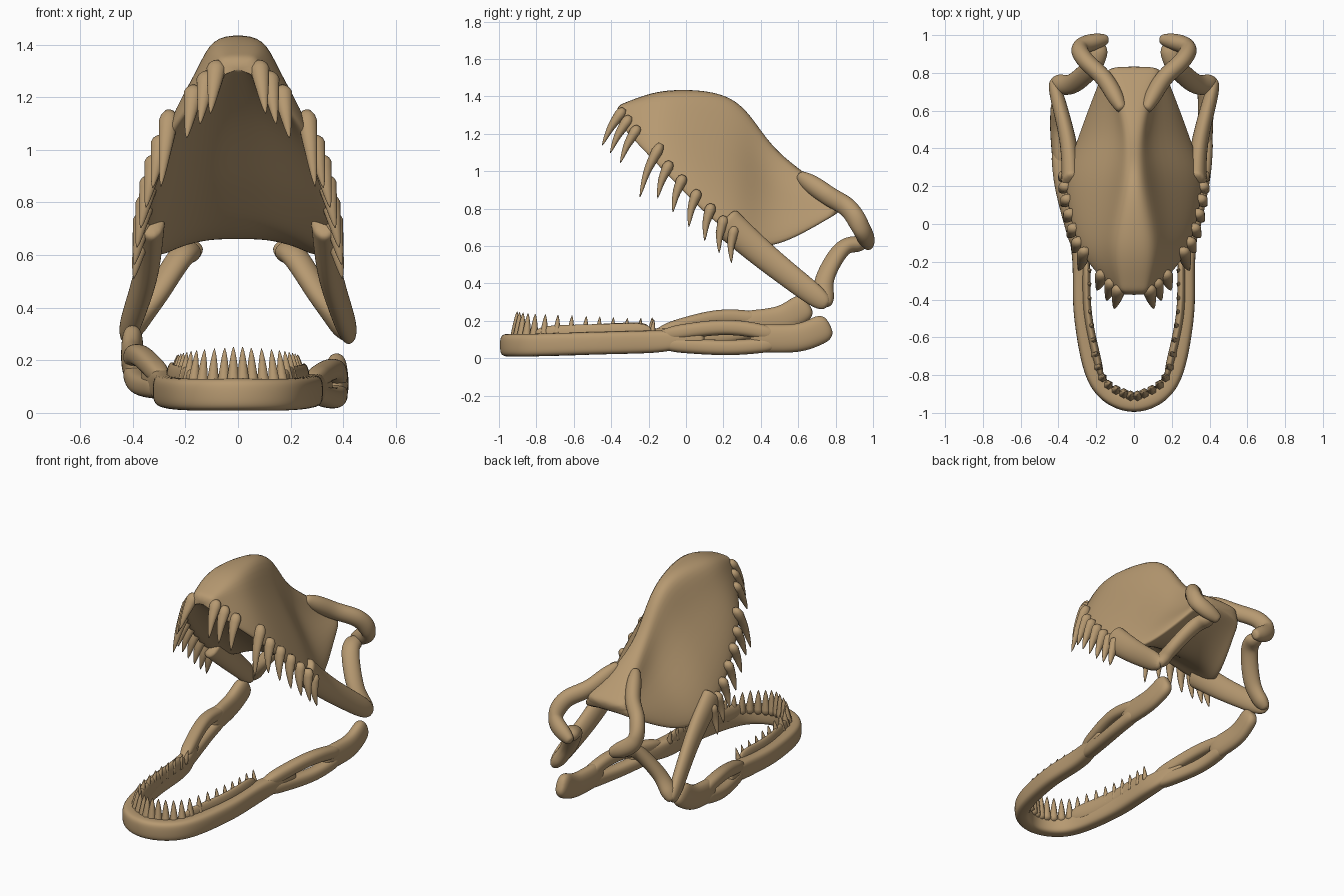
import bpy, bmesh, math
from mathutils import Vector

default_cube = bpy.data.objects.get("Cube")
if default_cube:
    bpy.data.objects.remove(default_cube, do_unlink=True)

bone = bpy.data.materials.new("bone_tan")
bone.use_nodes = True
bone.diffuse_color = (.47, .32, .165, 1)
shader = bone.node_tree.nodes["Principled BSDF"]
shader.inputs["Base Color"].default_value = bone.diffuse_color

SIDEWAYS, FORWARD, UPWARD = Vector.Fill(3), Vector.Fill(3), Vector.Fill(3)
SIDEWAYS.x = FORWARD.y = UPWARD.z = 1


def curve(points, t):
    """Smooth curve through the control points, t running from start to end."""
    last = len(points) - 1
    i = min(int(t * last), last - 1)
    u = t * last - i
    before, start, end, after = (
        Vector(points[max(0, min(last, k))]) for k in range(i - 1, i + 3))
    leave, arrive = (end - before) / 2, (after - start) / 2
    blend = start.lerp(end, u * u * (3 - 2 * u))
    return blend + leave * u * (1 - u) ** 2 - arrive * (1 - u) * u * u


def steps(count):
    return [i / (count - 1) for i in range(count)]


def skin(bm, rings):
    """Join a row of rings and cap both ends."""
    loops = [[bm.verts.new(point) for point in ring] for ring in rings]
    for ring, following in zip(loops, loops[1:]):
        for i in range(len(ring)):
            bm.faces.new((ring[i - 1], ring[i], following[i], following[i - 1]))
    bm.faces.new(loops[0])
    bm.faces.new(loops[-1])


def rounded(t):
    """Full thickness along a bar, narrowing at its two ends."""
    return min(1, .5 + 4 * min(t, 1 - t))


def thinning(t):
    """A deep web that thins toward the far end."""
    return min(1.4 - t / 2, .5 + 4 * (1 - t))


def pointed(t):
    """Taper of a tooth with a rounded root."""
    return max(.04, (1 - t) ** .8) * min(1, .4 + 4 * t)


def sweep(bm, points, wide, high, taper=rounded, reference=UPWARD, power=1, sides=12):
    """Sweep an oval along a curve; a low power makes the oval boxy."""
    times = steps(len(points) * 4)
    spine = [curve(points, t) for t in times]
    rings = []
    for i, t in enumerate(times):
        ahead = spine[min(i + 1, len(spine) - 1)] - spine[max(i - 1, 0)]
        across = ahead.cross(reference).normalized()
        upright = across.cross(ahead).normalized()
        ring = []
        for k in range(sides):
            angle = math.tau * (k + .5) / sides
            c, s = math.cos(angle), math.sin(angle)
            c, s = (math.copysign(abs(v) ** power, v) * taper(t) for v in (c, s))
            ring.append(spine[i] + across * c * wide + upright * s * high)
        rings.append(ring)
    skin(bm, rings)


def mirrored(point):
    x, y, z = point
    return Vector((-x, y, z))


def right_arm(point):
    """The right arm of the jaw rises and lags a little toward its rear."""
    x, y, z = point
    drift = max(0, y + .25) / 9
    return Vector((-x - drift / 4, y - drift, z + drift))


def pair(bm, points, *sizes, other=mirrored, **options):
    sweep(bm, points, *sizes, **options)
    sweep(bm, [other(p) for p in points], *sizes, **options)


def finish(bm, name, levels=2):
    bmesh.ops.recalc_face_normals(bm, faces=bm.faces)
    mesh = bpy.data.meshes.new(name)
    bm.to_mesh(mesh)
    bm.free()
    mesh.materials.append(bone)
    part = bpy.data.objects.new(name, mesh)
    bpy.context.collection.objects.link(part)
    smooth = part.modifiers.new("Smooth", "SUBSURF")
    smooth.levels = smooth.render_levels = levels
    bpy.ops.object.select_all(action="DESELECT")
    part.select_set(True)
    bpy.context.view_layer.objects.active = part
    bpy.ops.object.shade_smooth()


# Guide curves of the left half: roof ridge, lower shell edge, tooth row
ridge = [(.06, -.37, 1.35), (.1, -.1, 1.435), (.05, .25, 1.39), (.05, .5, 1.1), (.14, .85, .84)]
front_edge = [(.08, -.38, 1.28), (.29, -.15, 1.03), (.38, .2, .69)]
edge = front_edge + [(.31, .46, .6), (.16, .82, .78)]
tooth_row = front_edge + [(.36, .45, .49), (.43, .75, .29)]

# Skull shell: hollow cheeks below the ridge, arched palate underneath
bm = bmesh.new()
rings = []
for t in steps(17):
    top, low = curve(ridge, t), curve(edge, t)
    hollow = math.sin(math.pi * t * t)
    roof = .7 + t / 4
    section = [(0, 0), (1, .02), (1.05 - .4 * hollow, .3), (1.05, .7), (1, 1),
               (.88, 1), (.75, roof / 2 + .5), (.4, roof), (0, roof)]
    half = []
    for scale, drop in section:
        point = top.lerp(low, drop)
        point.x *= scale
        half.append(point)
    rings.append(half + [mirrored(p) for p in half[-2:0:-1]])
skin(bm, rings)
finish(bm, "skull_shell")

# Cheek bars continue the tooth row to the jaw joint
bm = bmesh.new()
pair(bm, [(.33, .2, .74), (.35, .44, .53), (.43, .76, .28)], .04, .065, taper=thinning)
finish(bm, "cheek_bars")

# Wings hook outward and back from the rear of the skull
bm = bmesh.new()
pair(bm, [(.06, .6, .98), (.15, .76, .87), (.26, .87, .8), (.28, .94, .69), (.14, .98, .6)],
     .048, .055)
finish(bm, "rear_wings")

# Struts close the rear window, from wing tip to jaw joint
bm = bmesh.new()
pair(bm, [(.18, .96, .61), (.22, .84, .59), (.33, .74, .42), (.43, .75, .28)], .055, .045)
finish(bm, "rear_struts")

# Upper teeth, with a gap before the longest fang
bm = bmesh.new()
for i in range(11):
    if i == 3:
        continue
    root = curve(tooth_row, .02 + i * .053)
    length = .19 if i == 4 else .13
    lean = .6 - i / 20
    tip = root + Vector((.015, -lean * length, -length))
    root += (root - tip) / 2
    root.x *= .96
    middle = root.lerp(tip, .5) - FORWARD * length / 12
    pair(bm, [root, middle, tip], .036, .044, taper=pointed, reference=SIDEWAYS)
finish(bm, "upper_teeth", levels=0)

# Lower jaw: a boxy bow through the chin
bow = [Vector(p) for p in (
    (0, -.95, .07), (.19, -.84, .07), (.27, -.5, .08), (.28, -.15, .09), (.34, .1, .11))]
bm = bmesh.new()
sweep(bm, [right_arm(p) for p in bow[:0:-1]] + bow, .048, .062, power=.6)
finish(bm, "lower_jaw")

# Rear arms: bars above and below a window, then the joint end
bm = bmesh.new()
for height, bulge in ((.12, .05), (.08, -.05)):
    bar = [(.28, -.15, height), (.34, .12, .11 + bulge), (.37, .3, .11 + bulge),
           (.38, .5, height)]
    pair(bm, bar, .042, .042, other=right_arm, power=.8)
pair(bm, [(.37, .34, .11), (.38, .6, .11), (.37, .77, .18)], .042, .078,
     other=right_arm, power=.8)
finish(bm, "jaw_rear_arms")


def gum(t):
    """Point on the inner upper rim of the jaw."""
    x, y, z = curve(bow, t)
    return Vector((x * .9, y * .97, z + .05))


# Raised gum behind the front teeth
bm = bmesh.new()
pair(bm, [gum(t) for t in (.25, .5, .72)], .022, .055, other=right_arm)
finish(bm, "jaw_gum_ridge")

# Lower teeth: tall and spaced in front, short and crowded behind
bm = bmesh.new()
for t in steps(14):
    root = gum(.04 + t * .68)
    radius = .036 - t / 70
    tip = Vector((root.x * .92, root.y + .01, .25 - t / 25))
    root.z -= radius
    pair(bm, [root, tip], radius, radius, other=right_arm,
         taper=pointed, reference=FORWARD, sides=6)
finish(bm, "lower_teeth", levels=0)
